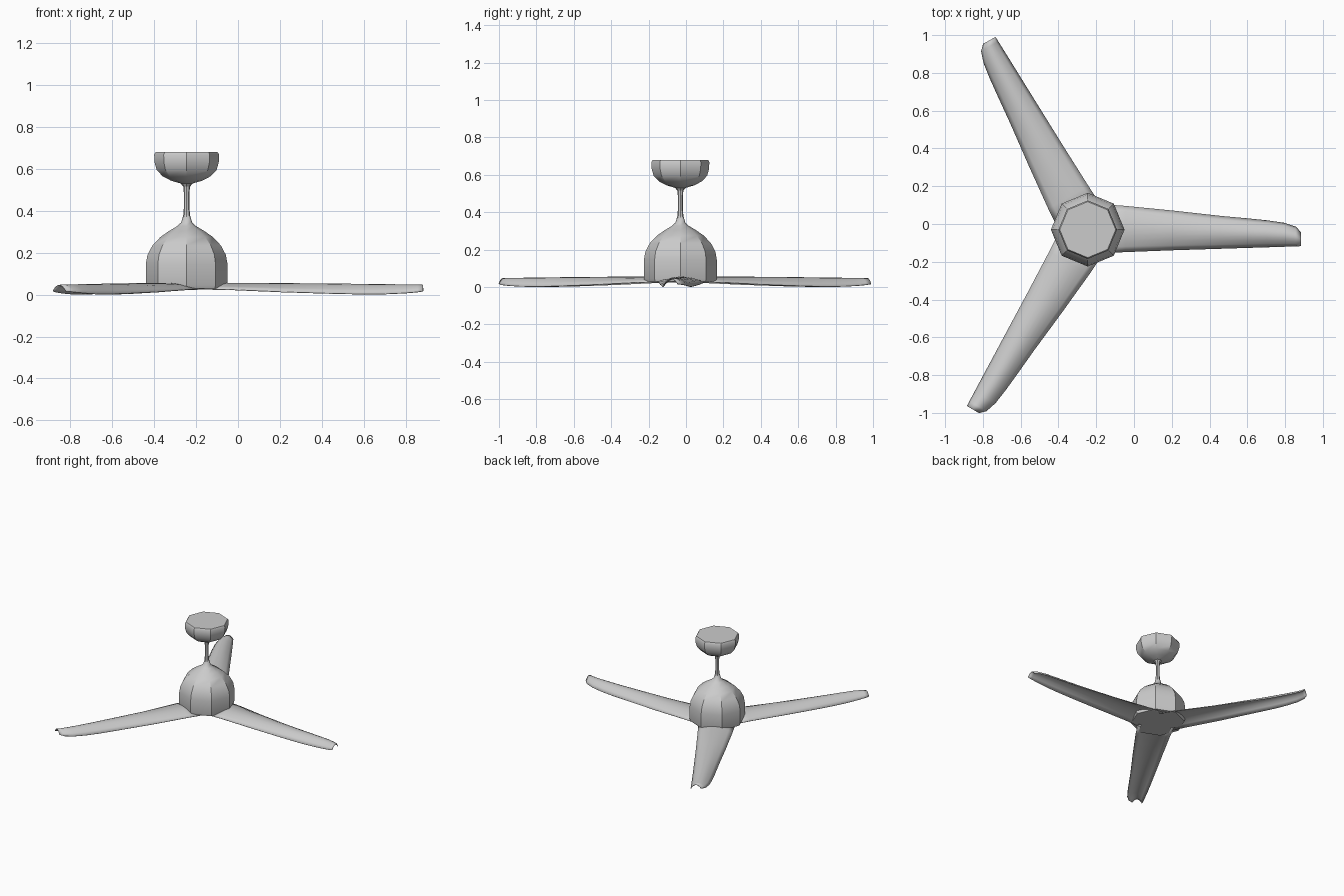
import bpy, bmesh
from math import sin, cos, pi, radians

if "Cube" in bpy.data.objects:
    bpy.data.objects.remove(bpy.data.objects["Cube"])

CX, CY = -0.245, -0.03      # fan axis
SIDES = 8


def finish(name, bm, angle):
    bmesh.ops.recalc_face_normals(bm, faces=bm.faces)
    me = bpy.data.meshes.new(name)
    bm.to_mesh(me)
    bm.free()
    ob = bpy.data.objects.new(name, me)
    bpy.context.collection.objects.link(ob)
    bpy.ops.object.select_all(action='DESELECT')
    ob.select_set(True)
    bpy.context.view_layer.objects.active = ob
    bpy.ops.object.shade_smooth_by_angle(angle=radians(angle))
    ob.location = (CX, CY, 0)
    return ob


def lathe(name, profile):
    """Closed eight-sided solid from (radius, z) rings."""
    bm = bmesh.new()
    rings = [[bm.verts.new((r * cos(2 * pi * i / SIDES), r * sin(2 * pi * i / SIDES), z))
              for i in range(SIDES)] for r, z in profile]
    for a, b in zip(rings, rings[1:]):
        for i in range(SIDES):
            j = (i + 1) % SIDES
            bm.faces.new((a[i], a[j], b[j], b[i]))
    bm.faces.new(rings[0])
    bm.faces.new(rings[-1])
    return finish(name, bm, 32)


# motor housing, rising into the rod
lathe("motor_housing", [(0.19, 0.03), (0.195, 0.045), (0.195, 0.145), (0.187, 0.19),
                        (0.163, 0.235), (0.125, 0.275), (0.085, 0.303),
                        (0.045, 0.327), (0.026, 0.345), (0.016, 0.38)])
# down rod
lathe("down_rod", [(0.016, 0.38), (0.013, 0.42), (0.013, 0.48), (0.016, 0.515)])
# ceiling canopy
lathe("ceiling_canopy", [(0.016, 0.515), (0.028, 0.53), (0.075, 0.544), (0.115, 0.565),
                         (0.143, 0.595), (0.153, 0.63), (0.155, 0.668), (0.148, 0.68)])

# blade stations: distance from axis, low side, high side, edge z, ridge z
STATIONS = [(0.06, -0.125, 0.135, 0.026, 0.050), (0.20, -0.118, 0.125, 0.024, 0.054),
            (0.45, -0.108, 0.100, 0.013, 0.053), (0.70, -0.100, 0.072, 0.005, 0.051),
            (0.85, -0.095, 0.058, 0.002, 0.049), (0.95, -0.092, 0.048, 0.003, 0.048),
            (1.04, -0.089, 0.035, 0.007, 0.047), (1.10, -0.087, 0.015, 0.012, 0.046),
            (1.128, -0.086, -0.014, 0.016, 0.045)]
N = 8


def blade(name, turn):
    """Thin arched sheet, tapering to a clipped tip."""
    bm = bmesh.new()
    rows = []
    for x, lo, hi, ze, zr in STATIONS:
        row = []
        for k in range(N + 1):
            t = k / N
            z = ze + (zr - ze) * (1 - (2 * t - 1) ** 2)
            row.append(bm.verts.new((x, lo + (hi - lo) * t, z)))
        rows.append(row)
    for a, b in zip(rows, rows[1:]):
        for k in range(N):
            bm.faces.new((a[k], b[k], b[k + 1], a[k + 1]))
    ob = finish(name, bm, 40)
    ob.rotation_euler.z = turn
    thick = ob.modifiers.new("thickness", 'SOLIDIFY')
    thick.thickness = 0.004
    thick.offset = 0
    return ob


# three blades
for n in range(3):
    blade(f"blade_{n + 1}", 2 * pi * n / 3)
